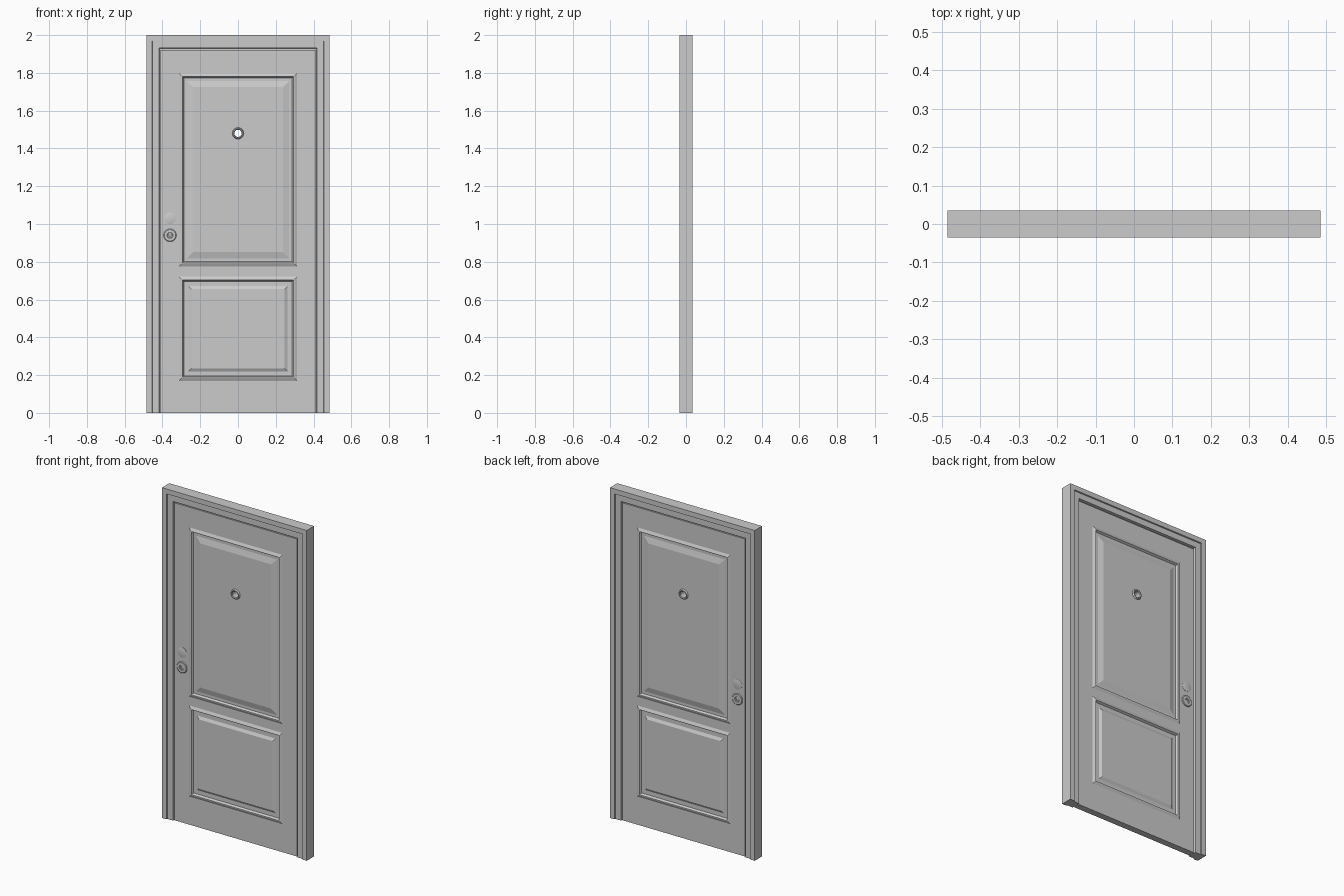
import bpy, bmesh, math

if "Cube" in bpy.data.objects:
    bpy.data.objects.remove(bpy.data.objects["Cube"])


def finish(bm, name, smooth=False):
    bmesh.ops.remove_doubles(bm, verts=bm.verts, dist=1e-5)
    bmesh.ops.recalc_face_normals(bm, faces=bm.faces)
    me = bpy.data.meshes.new(name)
    bm.to_mesh(me)
    bm.free()
    ob = bpy.data.objects.new(name, me)
    bpy.context.collection.objects.link(ob)
    if smooth:
        bpy.ops.object.select_all(action='DESELECT')
        ob.select_set(True)
        bpy.context.view_layer.objects.active = ob
        bpy.ops.object.shade_smooth_by_angle(angle=math.radians(35))
    return ob


def bridge(bm, a, b, closed=True):
    n = len(a)
    for i in range(n if closed else n - 1):
        j = (i + 1) % n
        bm.faces.new((a[i], a[j], b[j], b[i]))


def lathe(name, profile, x, z, closed=False, seg=32):
    """Revolve (radius, y) points about a y axis through x, z."""
    bm = bmesh.new()
    rings = [[bm.verts.new((x + r * math.cos(t), y, z + r * math.sin(t)))
              for t in (2 * math.pi * i / seg for i in range(seg))]
             for r, y in profile]
    for a, b in zip(rings, rings[1:]):
        bridge(bm, a, b)
    if closed:
        bridge(bm, rings[-1], rings[0])
    else:
        bm.faces.new(rings[0])
        bm.faces.new(rings[-1])
    return finish(bm, name, True)


# Door frame: stepped profile swept with mitres around an inverted U
half = [(0, .035), (.03, .035), (.032, .028), (.068, .028), (.070, .012), (.085, .012)]
profile = half + [(d, -y) for d, y in reversed(half)]
bm = bmesh.new()
stations = []
for sx, top in ((-1, 0), (-1, 1), (1, 1), (1, 0)):
    stations.append([bm.verts.new((sx * (.485 - d), y, (2 - d) * top)) for d, y in profile])
for a, b in zip(stations, stations[1:]):
    bridge(bm, a, b)
bm.faces.new(stations[0])
bm.faces.new(stations[-1])
finish(bm, "door_frame")

# Door leaf: grid faces, with moulded panels on both sides
T = .02
xs = [-.41, -.313, .313, .41]
zs = [0, .17, .722, .775, 1.8, 1.922]
# inset from the moulding's outer edge, and depth
upper = [(0, T), (.014, .027), (.019, .027), (.026, .014), (.042, .014), (.076, .023)]
lower = [(0, T), (.014, .027), (.019, .027), (.026, .014), (.050, .014), (.066, .023)]
bm = bmesh.new()


def loop(x0, x1, z0, z1, y):
    return [bm.verts.new(p) for p in ((x0, y, z0), (x1, y, z0), (x1, y, z1), (x0, y, z1))]


for s in (-1, 1):
    for i in range(3):
        for k in range(5):
            x0, x1, z0, z1 = xs[i], xs[i + 1], zs[k], zs[k + 1]
            if i == 1 and k in (1, 3):
                rings = [loop(x0 + d, x1 - d, z0 + d, z1 - d, s * y)
                         for d, y in (lower if k == 1 else upper)]
                for a, b in zip(rings, rings[1:]):
                    bridge(bm, a, b)
                bm.faces.new(rings[-1])
            else:
                bm.faces.new(loop(x0, x1, z0, z1, s * T))
bmesh.ops.remove_doubles(bm, verts=bm.verts, dist=1e-5)
rim = [e for e in bm.edges if e.is_boundary]
bmesh.ops.bridge_loops(bm, edges=rim)
leaf = finish(bm, "door_leaf")

# Peephole: bore through the leaf, lined by a rimmed tube
PX, PZ = 0, 1.48
cutter = lathe("peephole_cutter", [(.022, -.1), (.022, .1)], PX, PZ)
cutter.hide_render = True
mod = leaf.modifiers.new("bore", 'BOOLEAN')
mod.object = cutter
mod.operation = 'DIFFERENCE'
mod.solver = 'EXACT'
bpy.context.view_layer.objects.active = leaf
bpy.ops.object.modifier_apply(modifier="bore")
bpy.data.objects.remove(cutter)
rim_half = [(.019, .028), (.022, .032), (.027, .032), (.031, .022), (.022, .022)]
lathe("peephole_tube", rim_half + [(r, -y) for r, y in reversed(rim_half)], PX, PZ, closed=True)

# Lock rosette with a recessed keyhole, and the low handle boss above it
rosette = [(.034, .015), (.034, .023), (.030, .026), (.016, .026),
           (.014, .0235), (.008, .0235), (.007, .0205)]
boss = [(.03, .015), (.03, .0215), (.027, .0225)]
for s, side in ((-1, "front"), (1, "back")):
    lathe("lock_rosette_" + side, [(r, s * y) for r, y in rosette], -.36, .94)
    lathe("handle_boss_" + side, [(r, s * y) for r, y in boss], -.36, 1.03)
